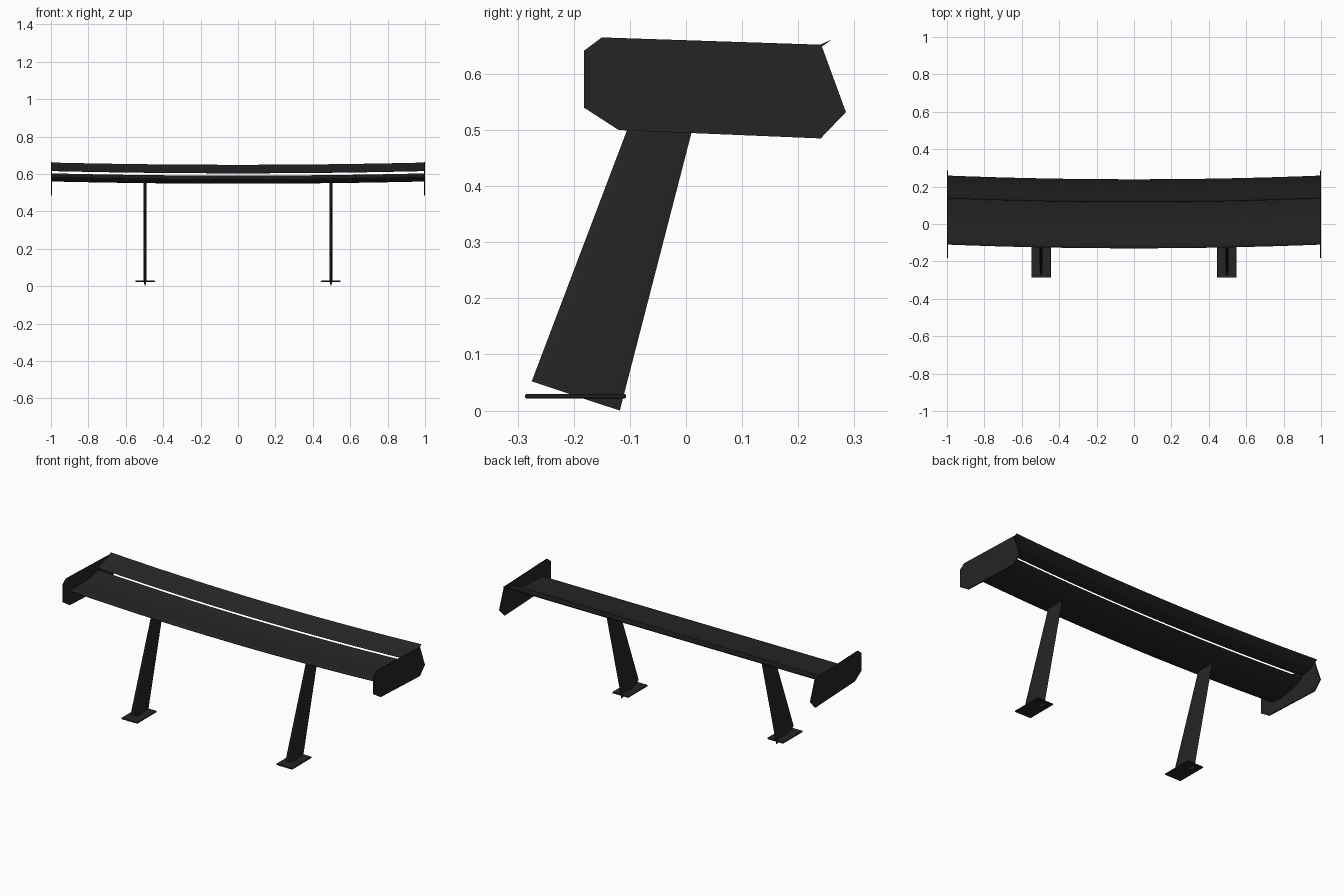
import bpy, bmesh, math
from mathutils import Vector

if "Cube" in bpy.data.objects:
    bpy.data.objects.remove(bpy.data.objects["Cube"])

carbon = bpy.data.materials.new("dark carbon")
carbon.diffuse_color = (0.018, 0.018, 0.018, 1)
carbon.use_nodes = True
carbon.node_tree.nodes["Principled BSDF"].inputs["Base Color"].default_value = carbon.diffuse_color


def make(name, bm, smooth=True):
    bmesh.ops.recalc_face_normals(bm, faces=bm.faces)
    me = bpy.data.meshes.new(name)
    bm.to_mesh(me)
    bm.free()
    me.materials.append(carbon)
    ob = bpy.data.objects.new(name, me)
    bpy.context.collection.objects.link(ob)
    if smooth:
        bpy.ops.object.select_all(action='DESELECT')
        ob.select_set(True)
        bpy.context.view_layer.objects.active = ob
        bpy.ops.object.shade_smooth_by_angle(angle=math.radians(35))
    return ob


def loft(name, rings):
    """Skin closed rings of points and cap both ends."""
    bm = bmesh.new()
    vs = [[bm.verts.new(p) for p in r] for r in rings]
    n = len(vs[0])
    for a, b in zip(vs, vs[1:]):
        for i in range(n):
            j = (i + 1) % n
            bm.faces.new((a[i], a[j], b[j], b[i]))
    bm.faces.new(vs[0])
    bm.faces.new(vs[-1])
    return make(name, bm)


def half_thickness(t, thick):
    return 5 * thick * (0.2969 * math.sqrt(t) - 0.126 * t - 0.3516 * t**2
                        + 0.2843 * t**3 - 0.1015 * t**4)


def chord_steps(n):
    """(t, side) pairs running around an aerofoil from tail to tail."""
    ts = [(1 - math.cos(math.pi * i / n)) / 2 for i in range(n + 1)]
    return [(t, 1) for t in reversed(ts)] + [(t, -1) for t in ts[1:]]


def wing(name, lead, tail, sag, thick):
    """Aerofoil swept across the span, bowed up and back at the tips."""
    lead, tail = Vector(lead), Vector(tail)
    d = (tail - lead).normalized()
    nrm = Vector((-d.y, d.x))
    prof = []
    for t, s in chord_steps(12):
        prof.append(lead.lerp(tail, t) + nrm * (s * half_thickness(t, thick) - 4 * sag * t * (1 - t)))
    rings = []
    for i in range(17):
        x = -0.996 + 1.992 * i / 16
        rings.append([(x, p.x + 0.02 * x * x, p.y + 0.012 * x * x) for p in prof])
    return loft(name, rings)


# Main plane and slotted flap
wing("main_plane", (-0.13, 0.566), (0.125, 0.591), 0.016, 0.025)
wing("rear_flap", (0.117, 0.606), (0.239, 0.649), 0.007, 0.012)

plate = [(-0.182, 0.54), (-0.182, 0.641), (-0.15, 0.665), (0.241, 0.652),
         (0.285, 0.532), (0.24, 0.485), (-0.12, 0.5)]

for side, label in ((-1, "left"), (1, "right")):
    # End plate
    bm = bmesh.new()
    rings = [[bm.verts.new((side * x, y, z)) for y, z in plate] for x in (0.994, 1.0)]
    for r in rings:
        bm.faces.new(r)
    for i in range(len(plate)):
        j = (i + 1) % len(plate)
        bm.faces.new((rings[0][i], rings[0][j], rings[1][j], rings[1][i]))
    make(label + "_end_plate", bm, False)

    # Swept strut with a slim aerofoil section
    cx = side * 0.497
    rings = []
    for (fy, fz), (ry, rz) in (((-0.275, 0.052), (-0.118, 0.0)),
                               ((-0.083, 0.558), (0.026, 0.558))):
        rings.append([(cx + s * half_thickness(t, 0.015), fy + (ry - fy) * t, fz + (rz - fz) * t)
                      for t, s in chord_steps(10)])
    loft(label + "_strut", rings)

    # Mounting foot
    bm = bmesh.new()
    bmesh.ops.create_cube(bm, size=1)
    for v in bm.verts:
        v.co = (cx + v.co.x * 0.104, -0.197 + v.co.y * 0.18, 0.0255 + v.co.z * 0.008)
    bmesh.ops.bevel(bm, geom=bm.edges[:], offset=0.002, segments=1, affect='EDGES')
    make(label + "_foot", bm, False)
